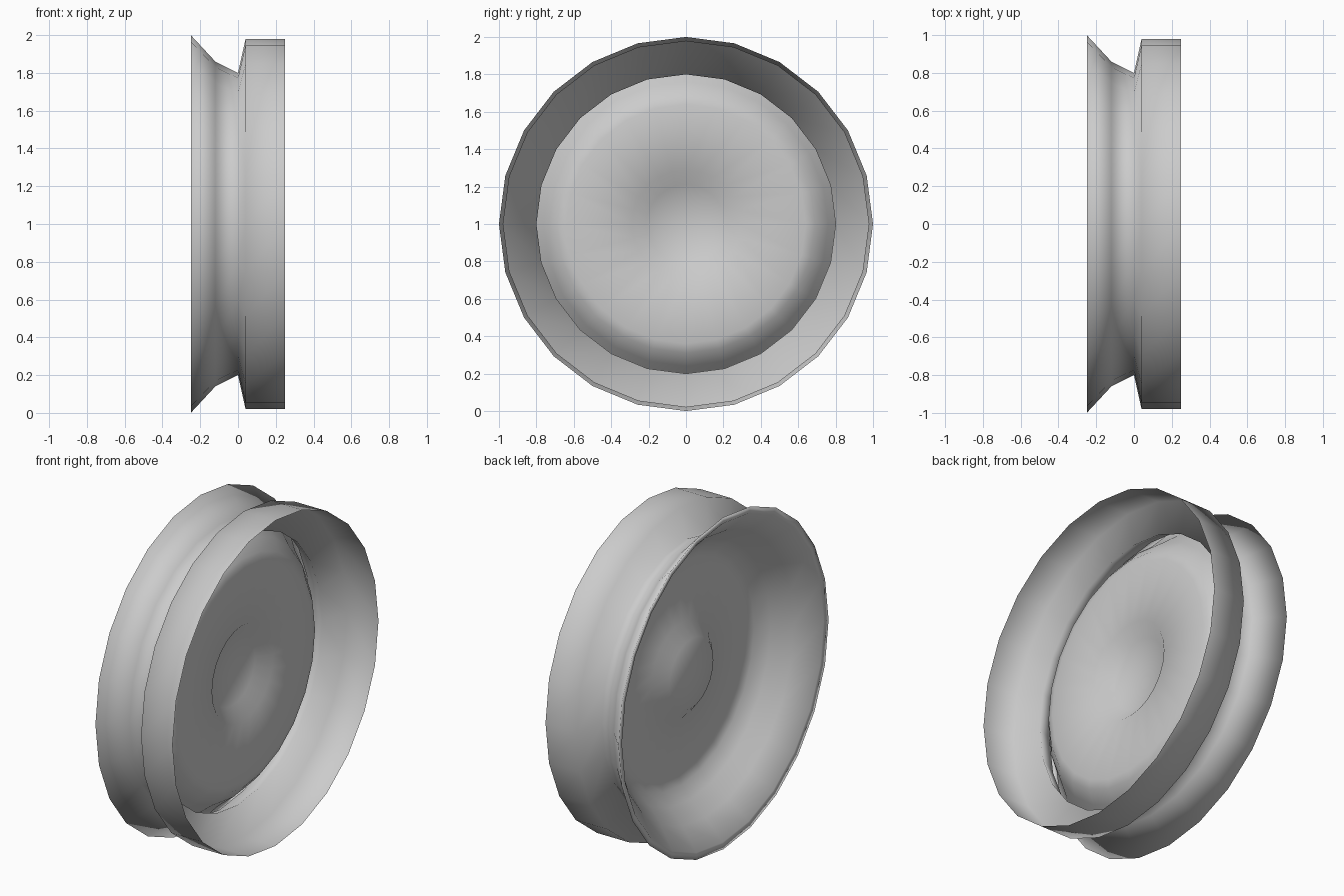
import bpy, bmesh
from math import sin, cos, pi

if "Cube" in bpy.data.objects:
    bpy.data.objects.remove(bpy.data.objects["Cube"])

SIDES = 24
bm = bmesh.new()


def ring(x, r):
    """Ring of vertices around the wheel axis (x), or one hub vertex."""
    if r == 0:
        return [bm.verts.new((x, 0, 1))] * SIDES
    return [bm.verts.new((x, r * sin(2 * pi * k / SIDES), 1 + r * cos(2 * pi * k / SIDES)))
            for k in range(SIDES)]


def skin(rings):
    """Bridge successive rings with faces."""
    for a, b in zip(rings, rings[1:]):
        for k in range(SIDES):
            n = (k + 1) % SIDES
            quad = [a[k], b[k], b[n], a[n]]
            bm.faces.new(list(dict.fromkeys(quad))).smooth = True


# One continuous lathe profile as (x, radius)
hub = [(-0.04, 0), (-0.035, 0.21), (0.03, 0.29)]
bowl = [(0.045, 0.64), (0.03, 0.69), (-0.03, 0.76), (-0.13, 0.84)]
left_flange = [(-0.245, 0.96), (-0.25, 1.0), (-0.12, 0.86)]
right_flange = [(0, 0.80), (0.04, 0.98), (0.25, 0.98)]
skin([ring(x, r) for x, r in hub + bowl + left_flange + right_flange])

mesh = bpy.data.meshes.new("wheel_rim")
bm.to_mesh(mesh)
bm.free()
wheel = bpy.data.objects.new("wheel_rim", mesh)
bpy.context.collection.objects.link(wheel)
